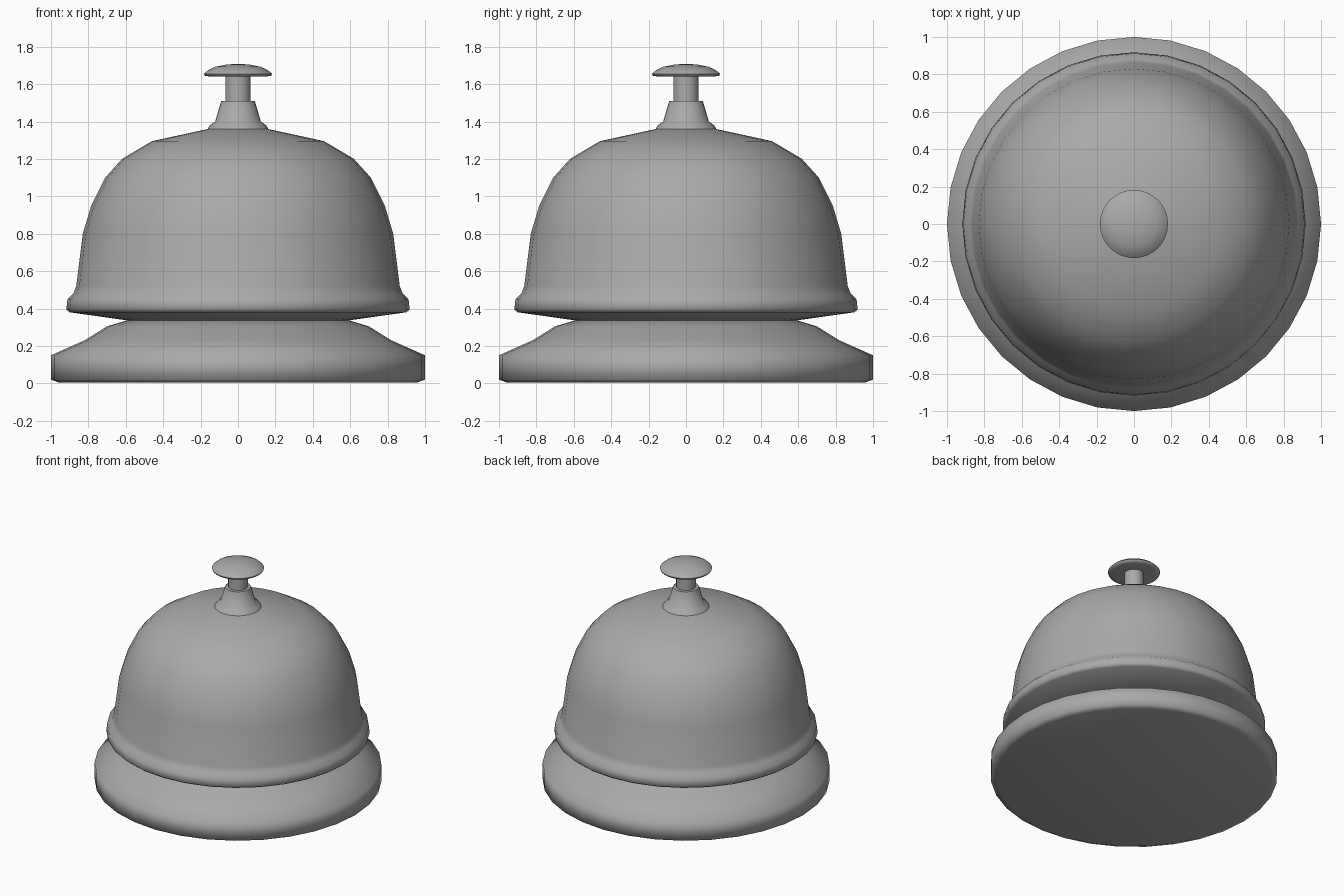
import bpy
import bmesh
from math import radians, tau, cos, sin

SEGMENTS = 32

cube = bpy.data.objects.get("Cube")
if cube:
    bpy.data.objects.remove(cube, do_unlink=True)

# One plain grey metal
grey = bpy.data.materials.new("grey_metal")
grey.use_nodes = True
colour = (0.4, 0.4, 0.4, 1)
grey.diffuse_color = colour
grey.node_tree.nodes["Principled BSDF"].inputs["Base Color"].default_value = colour


def lathe(name, profile, sharp=50):
    """Turn a (radius, height) profile, bottom to top, about the z axis."""
    bm = bmesh.new()
    rings = []
    for r, z in profile:
        if r == 0:
            rings.append([bm.verts.new((0, 0, z))] * SEGMENTS)
        else:
            rings.append([bm.verts.new((r * cos(tau * i / SEGMENTS),
                                        r * sin(tau * i / SEGMENTS), z))
                          for i in range(SEGMENTS)])
    for low, high in zip(rings, rings[1:]):
        for i in range(SEGMENTS):
            j = (i + 1) % SEGMENTS
            corners = dict.fromkeys((low[i], low[j], high[j], high[i]))
            bm.faces.new(list(corners))
    mesh = bpy.data.meshes.new(name)
    bm.to_mesh(mesh)
    bm.free()
    mesh.materials.append(grey)
    obj = bpy.data.objects.new(name, mesh)
    bpy.context.collection.objects.link(obj)
    bpy.ops.object.select_all(action="DESELECT")
    obj.select_set(True)
    bpy.context.view_layer.objects.active = obj
    bpy.ops.object.shade_smooth_by_angle(angle=radians(sharp))
    return obj


# Foot with a sloping shoulder
lathe("base", [(0, 0.005), (0.96, 0.005), (1, 0.02), (1, 0.15), (0.82, 0.23),
               (0.7, 0.305), (0.6, 0.335), (0, 0.335)], sharp=70)

# Dome with a flared rim and a shallow cone underneath
lathe("bell", [(0, 0.33), (0.58, 0.335), (0.9, 0.38), (0.918, 0.395),
               (0.912, 0.45), (0.88, 0.48), (0.865, 0.52), (0.83, 0.8),
               (0.785, 0.95), (0.71, 1.1), (0.62, 1.2), (0.46, 1.295),
               (0.16, 1.36), (0, 1.37)], sharp=60)

# Tapered collar on the crown
lathe("collar", [(0, 1.35), (0.165, 1.355), (0.15, 1.38), (0.122, 1.4),
                 (0.09, 1.51), (0, 1.512)], sharp=60)

# Plunger rod and push button
lathe("plunger_rod", [(0, 1.5), (0.068, 1.5), (0.068, 1.65), (0, 1.65)])
lathe("button", [(0, 1.64), (0.15, 1.64), (0.178, 1.645), (0.182, 1.655),
                 (0.16, 1.675), (0.12, 1.693), (0.06, 1.705), (0, 1.708)], sharp=60)
